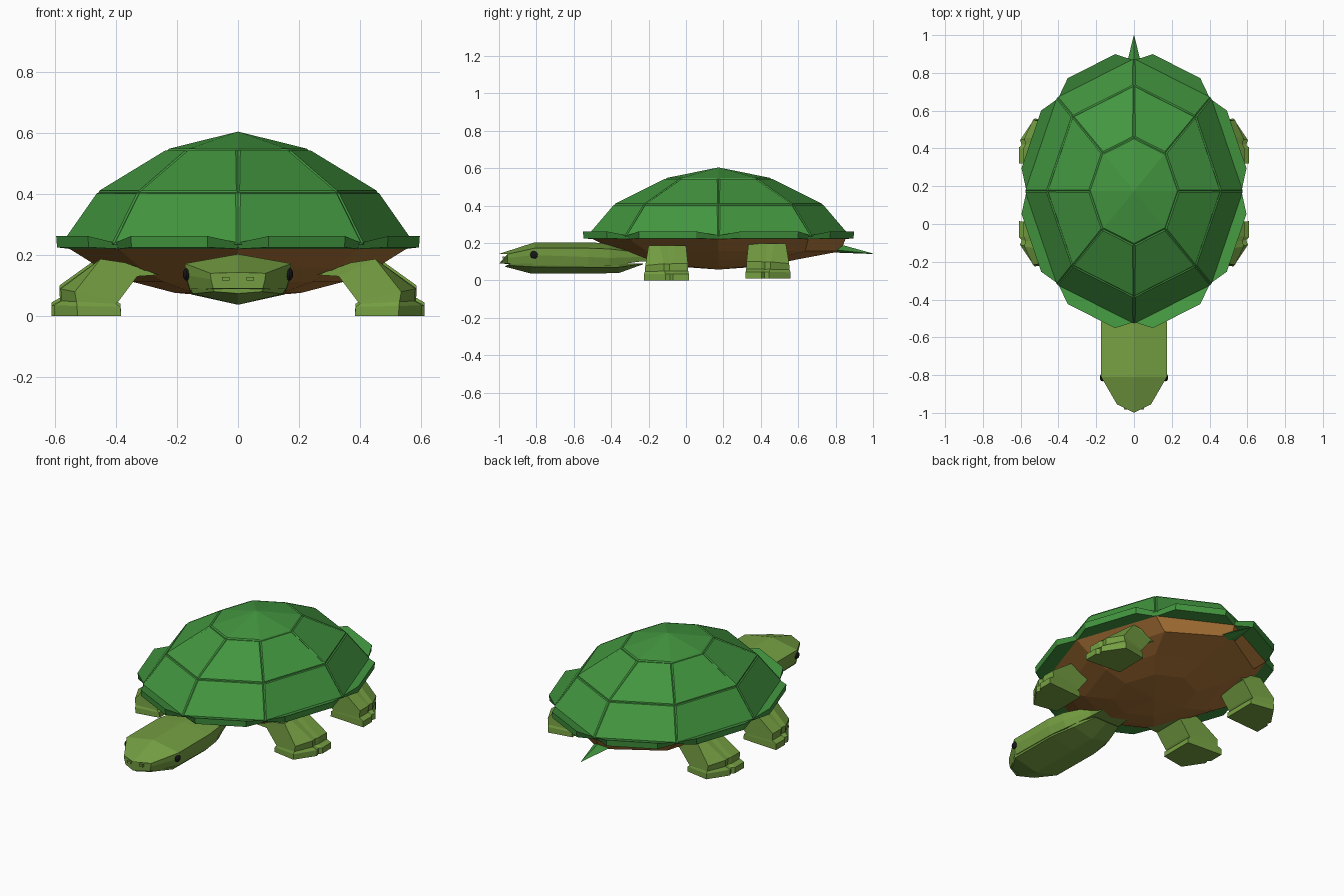
import bpy, bmesh
from math import sin, cos, radians
from mathutils import Vector

cube = bpy.data.objects.get("Cube")
if cube:
    bpy.data.objects.remove(cube)

CY = 0.174           # shell centre along y
LEG_Y = 0.167        # mirror line between front and rear legs
RX, RY = 0.575, 0.70  # shell half-width and half-length


def material(name, rgb):
    m = bpy.data.materials.new(name)
    m.use_nodes = True
    m.diffuse_color = (*rgb, 1)
    bsdf = m.node_tree.nodes["Principled BSDF"]
    bsdf.inputs["Base Color"].default_value = (*rgb, 1)
    bsdf.inputs["Roughness"].default_value = 0.8
    return m


green = material("shell green", (0.055, 0.305, 0.05))
olive = material("skin olive", (0.18, 0.35, 0.055))
brown = material("belly brown", (0.42, 0.18, 0.038))
black = material("eye black", (0.008, 0.008, 0.008))


def finish(bm, name, mat):
    bmesh.ops.recalc_face_normals(bm, faces=bm.faces[:])
    me = bpy.data.meshes.new(name)
    bm.to_mesh(me)
    bm.free()
    me.materials.append(mat)
    ob = bpy.data.objects.new(name, me)
    bpy.context.collection.objects.link(ob)
    return ob


def bridge(bm, a, b):
    n = len(a)
    return [bm.faces.new((a[i], a[(i + 1) % n], b[(i + 1) % n], b[i]))
            for i in range(n)]


def loft(name, mat, rings):
    """Skin a list of point rings and cap both ends."""
    bm = bmesh.new()
    rows = [[bm.verts.new(p) for p in ring] for ring in rings]
    for a, b in zip(rows, rows[1:]):
        bridge(bm, a, b)
    bm.faces.new(rows[0])
    bm.faces.new(rows[-1])
    return finish(bm, name, mat)


def oval(deg, r, z):
    return Vector((RX * r * sin(radians(deg)), CY + RY * r * cos(radians(deg)), z))


def dome(bm, tip_z, profile):
    """Eight-sided oval dome: returns the fan round the tip and the side faces."""
    rows = [[bm.verts.new(oval(45 * i, r, z)) for i in range(8)] for r, z in profile]
    tip = bm.verts.new((0, CY, tip_z))
    fan = [bm.faces.new((tip, rows[0][i], rows[0][(i + 1) % 8])) for i in range(8)]
    sides = [f for a, b in zip(rows, rows[1:]) for f in bridge(bm, a, b)]
    return fan, sides


# Upper shell with raised scutes separated by grooves
bm = bmesh.new()
fan, sides = dome(bm, 0.599, [(0.405, 0.541), (0.795, 0.404), (1.0, 0.235)])
bmesh.ops.recalc_face_normals(bm, faces=bm.faces[:])
bmesh.ops.inset_individual(bm, faces=sides, thickness=0.008, depth=0.005)
bmesh.ops.inset_region(bm, faces=fan, thickness=0.008, depth=0.005)
finish(bm, "upper_shell", green)

# Flared rim plates, one for each side of the shell
for i in range(8):
    a = 45 * i

    def edge(lo, hi, r, z):
        return [oval(a + lo, r, z), oval(a + hi, r, z)]

    top_in, top_out = edge(0, 45, 0.99, 0.24), edge(9.5, 35.5, 1.05, 0.262)
    low_in, low_out = edge(0, 45, 0.96, 0.22), edge(9.5, 35.5, 1.045, 0.225)
    loft(f"rim_plate_{i + 1}", green,
         [[p[k] for p in (top_in, top_out, low_out, low_in)] for k in (0, 1)])

# Belly, with a steeper wall at the rear
bm = bmesh.new()
dome(bm, 0.058, [(0.36, 0.076), (0.6, 0.112), (0.78, 0.156), (0.97, 0.224)])
for v in bm.verts:
    if v.co.y > CY + 0.2 and 0.14 < v.co.z < 0.2:
        v.co.y += 0.2 * (v.co.y - CY)
finish(bm, "belly", brown)


def mirrored(half):
    """Close a half ring whose first and last points lie on the centre line."""
    return half + [(-x, y, z) for x, y, z in half[-2:0:-1]]


def head_ring(y, w, top, brow, cheek, low, nose=0.0):
    return mirrored([(0, y - nose, top), (w, y, brow), (w * 0.985, y, cheek),
                     (w * 0.9, y, low), (0, y - nose, low)])


# Head and neck
loft("head", olive, [
    head_ring(-0.955, 0.09, 0.142, 0.14, 0.12, 0.09, 0.044),
    head_ring(-0.81, 0.174, 0.203, 0.172, 0.135, 0.083),
    head_ring(-0.52, 0.174, 0.202, 0.172, 0.125, 0.078),
    head_ring(-0.41, 0.158, 0.2, 0.168, 0.12, 0.078),
    head_ring(-0.25, 0.105, 0.166, 0.15, 0.125, 0.1),
    head_ring(-0.08, 0.09, 0.16, 0.145, 0.125, 0.105)])

# Lower jaw and throat
loft("jaw", olive, [
    mirrored([(0, y - n, 0.09), (w, y, 0.09), (w * 0.95, y, side), (0, y - n, low)])
    for y, n, w, side, low in (
        (-0.94, 0.03, 0.082, 0.08, 0.074), (-0.83, 0, 0.156, 0.073, 0.037),
        (-0.52, 0, 0.157, 0.07, 0.037), (-0.36, 0, 0.128, 0.07, 0.039),
        (-0.23, 0, 0.085, 0.088, 0.086))])

# Eyes and nostrils
for side, sx in (("left", 1), ("right", -1)):
    bm = bmesh.new()
    bmesh.ops.create_uvsphere(bm, u_segments=12, v_segments=8, radius=0.021)
    bmesh.ops.scale(bm, vec=(0.6, 1, 1), verts=bm.verts[:])
    bmesh.ops.translate(bm, vec=(sx * 0.168, -0.812, 0.137), verts=bm.verts[:])
    finish(bm, f"{side}_eye", black)
    bm = bmesh.new()
    bmesh.ops.create_cube(bm, size=0.012)
    bmesh.ops.scale(bm, vec=(2, 1, 1), verts=bm.verts[:])
    bmesh.ops.translate(bm, vec=(sx * 0.04, -0.976, 0.122), verts=bm.verts[:])
    finish(bm, f"{side}_nostril", olive)

# Legs: notched two-toed foot outline blending into a square upper leg
FOOT = [(0, 0), (1, 0.015), (1, -0.07), (0.93, -0.085), (0.97, -0.11),
        (0.63, -0.225), (0, -0.2)]
SQUARE = [(0, 0), (1, 0), (1, -0.06), (1, -0.1), (1, -0.14), (1, -0.2), (0, -0.2)]
# inner x, inner z, outer x, outer z, blend towards the square outline
LEG = [(0.383, 0, 0.61, 0, 0), (0.385, 0.03, 0.61, 0.035, 0),
       (0.4, 0.04, 0.583, 0.05, 0.2), (0.39, 0.05, 0.585, 0.09, 0.3),
       (0.33, 0.13, 0.45, 0.187, 1), (0.26, 0.135, 0.37, 0.175, 1)]


def leg(name, sx, sy, lift):
    rings = []
    for xi, zi, xo, zo, t in LEG:
        ring = []
        for f, s in zip(FOOT, SQUARE):
            u, y = Vector(f).lerp(Vector(s), t)
            ring.append((sx * (xi + (xo - xi) * u),
                         LEG_Y + sy * (y - LEG_Y), lift + zi + (zo - zi) * u))
        rings.append(ring)
    loft(name, olive, rings)


for side, sx in (("left", 1), ("right", -1)):
    leg(f"front_{side}_leg", sx, 1, 0)
    leg(f"rear_{side}_leg", sx, -1, 0.01)

# Tail
loft("tail", green, [
    [(w, y, z), (0, y, z + h), (-w, y, z), (0, y, z - h * 0.4)]
    for y, w, z, h in ((0.8, 0.05, 0.163, 0.036), (0.999, 0.001, 0.142, 0.002))])
